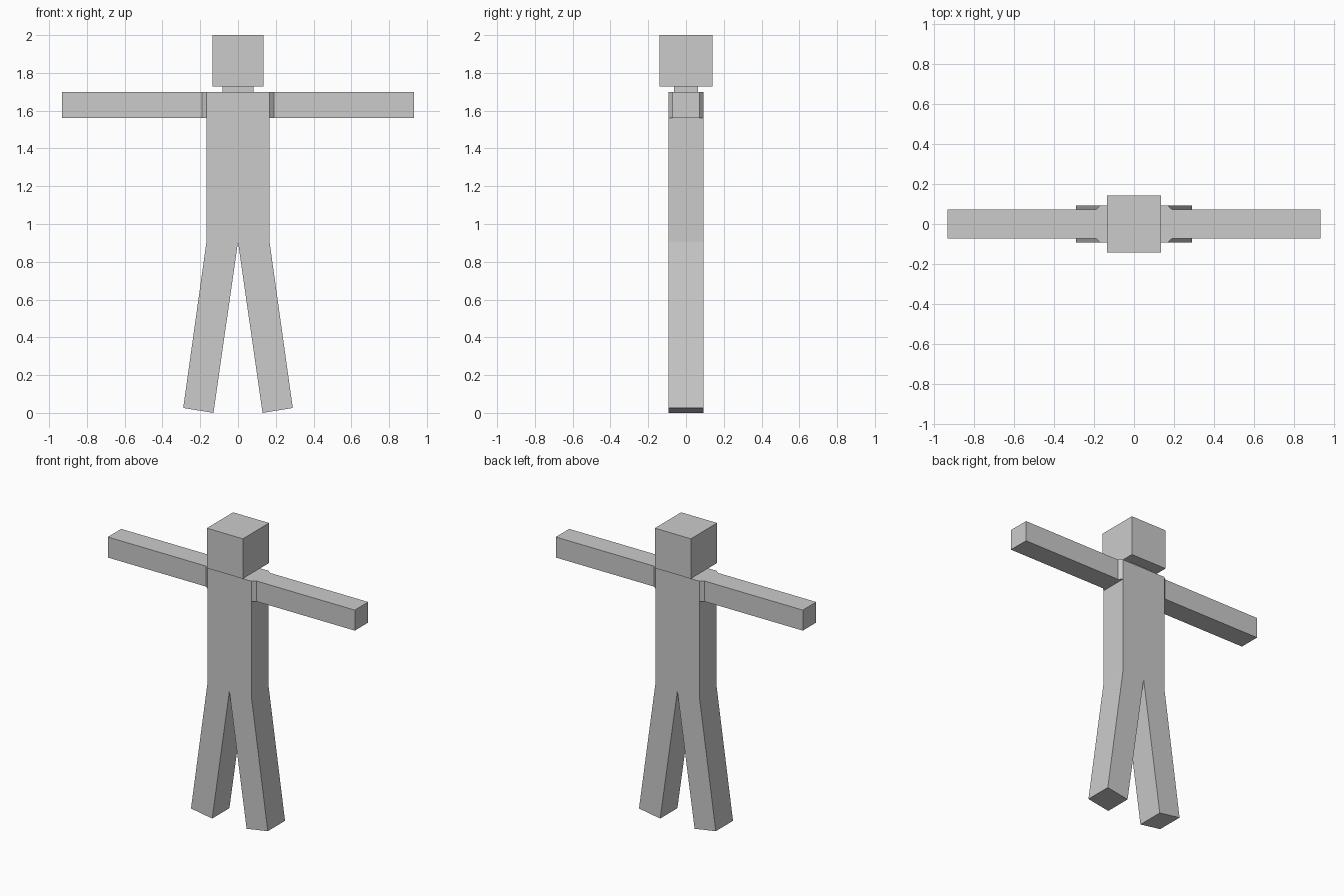
import bpy, bmesh
from mathutils import Vector

if "Cube" in bpy.data.objects:
    bpy.data.objects.remove(bpy.data.objects["Cube"])

grey = bpy.data.materials.new("grey")
grey.diffuse_color = (0.6, 0.6, 0.6, 1)
grey.use_nodes = True
grey.node_tree.nodes["Principled BSDF"].inputs["Base Color"].default_value = grey.diffuse_color


def add_object(name, bm):
    bmesh.ops.recalc_face_normals(bm, faces=bm.faces)
    mesh = bpy.data.meshes.new(name)
    bm.to_mesh(mesh)
    bm.free()
    mesh.materials.append(grey)
    bpy.context.collection.objects.link(bpy.data.objects.new(name, mesh))


def add_box(name, size, bottom, top, capped=True):
    bm = bmesh.new()
    bmesh.ops.create_cube(bm, size=1)
    bmesh.ops.scale(bm, vec=(size[0], size[1], top - bottom), verts=bm.verts)
    bmesh.ops.translate(bm, vec=(0, 0, (bottom + top) / 2), verts=bm.verts)
    if not capped:
        caps = [f for f in bm.faces if abs(f.normal.z) > 0.9]
        bmesh.ops.delete(bm, geom=caps, context='FACES_ONLY')
    add_object(name, bm)


# Torso and legs: mirrored front outline extruded through the depth
DEPTH = 0.093
half = [(0.167, 1.70), (0.167, 1.56), (0.167, 0.905), (0.29, 0.026), (0.13, 0.0)]
outline = half + [(0, 0.905)] + [(-x, z) for x, z in reversed(half)]
bm = bmesh.new()
front = bm.faces.new([bm.verts.new((x, -DEPTH, z)) for x, z in outline])
ext = bmesh.ops.extrude_face_region(bm, geom=[front], use_keep_orig=True)
bmesh.ops.translate(bm, vec=(0, 2 * DEPTH, 0),
                    verts=[v for v in ext["geom"] if isinstance(v, bmesh.types.BMVert)])
bmesh.ops.recalc_face_normals(bm, faces=bm.faces)

# Arms: pull out the shoulder faces, first a tapered step and then the full length
for side in (-1, 1):
    face = next(f for f in bm.faces
                if f.normal.x * side > 0.9 and f.calc_center_median().z > 1.5)
    for reach, depth in ((0.19, 0.0725), (0.933, 0.0725)):
        face = bmesh.ops.extrude_discrete_faces(bm, faces=[face])["faces"][0]
        for v in face.verts:
            v.co = Vector((side * reach, depth if v.co.y > 0 else -depth, v.co.z))
add_object("body", bm)

# Neck and head
add_box("neck", (0.165, 0.126), 1.70, 1.727, capped=False)
add_box("head", (0.272, 0.283), 1.727, 2.0)
